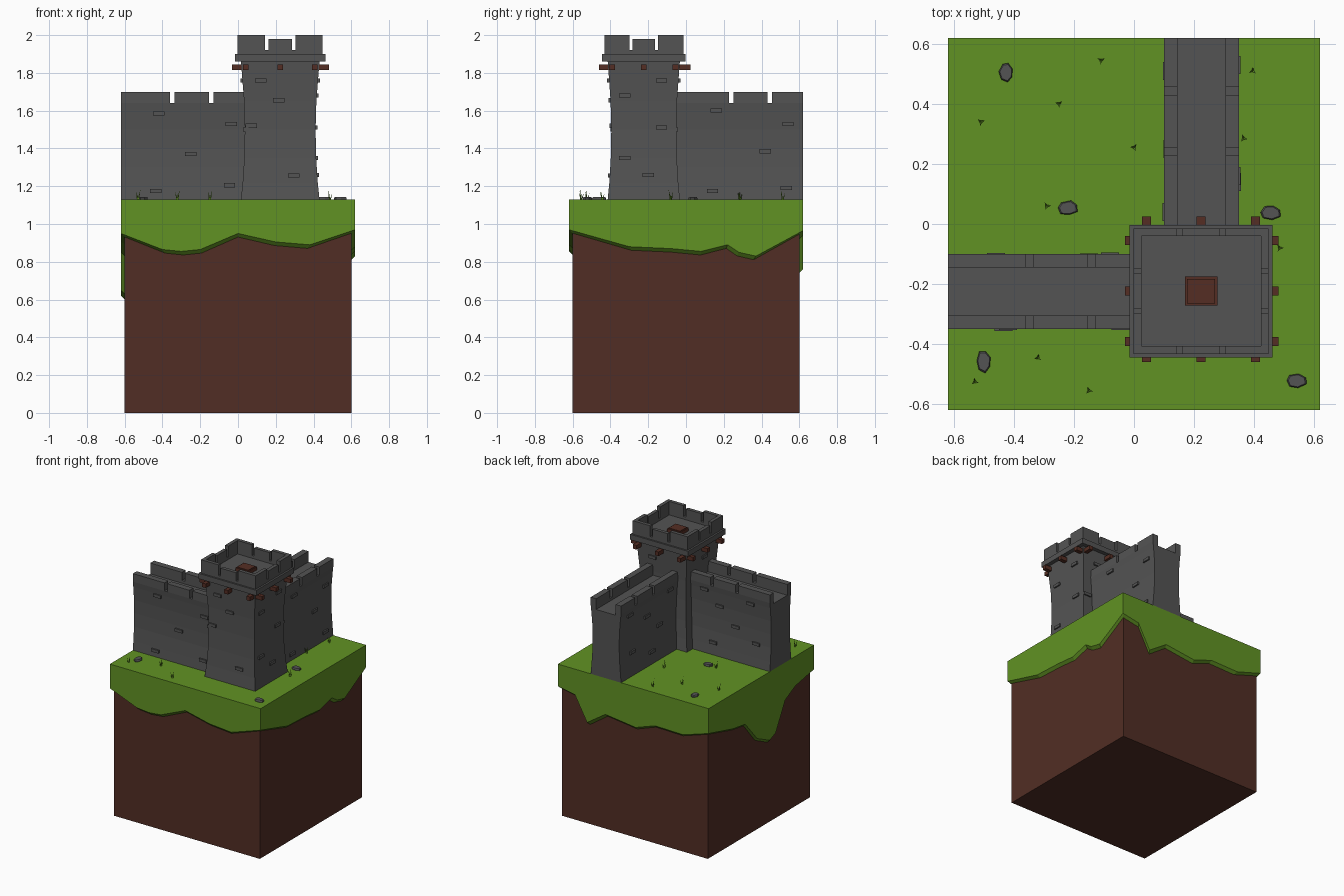
import bpy, bmesh, math, random
from mathutils import Vector

if "Cube" in bpy.data.objects:
    bpy.data.objects.remove(bpy.data.objects["Cube"])

random.seed(4)
CX, CY, G = 0.2235, -0.2235, 1.13      # tower centre, ground level


def material(name, rgb):
    m = bpy.data.materials.new(name)
    m.diffuse_color = (*rgb, 1)
    m.use_nodes = True
    m.node_tree.nodes["Principled BSDF"].inputs["Base Color"].default_value = m.diffuse_color
    return m


STONE = material("grey stone", (0.088, 0.088, 0.088))
GRASS = material("green grass", (0.12, 0.29, 0.017))
DIRT = material("brown dirt", (0.083, 0.027, 0.018))
WOOD = material("brown wood", (0.09, 0.027, 0.017))


def finish(bm, name, mat):
    bmesh.ops.recalc_face_normals(bm, faces=bm.faces)
    me = bpy.data.meshes.new(name)
    bm.to_mesh(me)
    bm.free()
    me.materials.append(mat)
    ob = bpy.data.objects.new(name, me)
    bpy.context.collection.objects.link(ob)
    return ob


def loft(bm, rings, caps=True):
    rows = [[bm.verts.new(p) for p in r] for r in rings]
    n = len(rows[0])
    for a, b in zip(rows, rows[1:]):
        for i in range(n):
            j = (i + 1) % n
            bm.faces.new((a[i], a[j], b[j], b[i]))
    if caps:
        bm.faces.new(rows[0])
        bm.faces.new(rows[-1])
    return rows


def rect(x0, x1, y0, y1, z):
    return [(x0, y0, z), (x1, y0, z), (x1, y1, z), (x0, y1, z)]


def box(bm, x0, x1, y0, y1, z0, z1):
    loft(bm, [rect(x0, x1, y0, y1, z0), rect(x0, x1, y0, y1, z1)])


def centred(bm, hx, hy, z0, z1):
    box(bm, CX - hx, CX + hx, CY - hy, CY + hy, z0, z1)


def width(curve, z):
    for (z0, f0), (z1, f1) in zip(curve, curve[1:]):
        if z <= z1:
            return f0 + (f1 - f0) * (z - z0) / (z1 - z0)
    return curve[-1][1]


# dirt block
bm = bmesh.new()
box(bm, -0.6, 0.6, -0.6, 0.6, 0, 1.1)
finish(bm, "dirt_block", DIRT)

# grass slab with a ragged hanging edge (position along side, lower height)
front = [(-.62, .95), (-.4, .865), (-.3, .855), (-.2, .865), (0, .95), (.2, .905), (.38, .89)]
right = [(-.62, .97), (-.3, .88), (-.08, .87), (.08, .855), (.22, .89), (.28, .85), (.37, .83)]
back = [(.62, .965), (.48, .94), (.38, .76), (.23, .86), (-.02, .83), (-.18, .885), (-.41, .88)]
left = [(.62, .945), (.33, .87), (.19, .85), (.05, .69), (-.1, .62), (-.17, .65), (-.28, .85), (-.4, .91)]
edge = ([(t, -.62, z) for t, z in front] + [(.62, t, z) for t, z in right]
        + [(t, .62, z) for t, z in back] + [(-.62, t, z) for t, z in left])
k = 0.599 / 0.62
bm = bmesh.new()
rows = loft(bm, [[(x * k, y * k, z - .02) for x, y, z in edge], edge,
                 [(x, y, G) for x, y, z in edge]], caps=False)
bm.faces.new(rows[-1])
finish(bm, "grass_top", GRASS)

# waisted tower body
TOWER = [(G, 1), (1.22, .955), (1.35, .915), (1.5, .9), (1.65, .92), (1.77, .965), (1.86, 1)]
TX, TY = .208, .191
bm = bmesh.new()
loft(bm, [rect(CX - TX * f, CX + TX * f, CY - TY * f, CY + TY * f, z) for z, f in TOWER])
finish(bm, "tower_body", STONE)

# tower ledge
bm = bmesh.new()
centred(bm, .2385, .221, 1.86, 1.9)
finish(bm, "tower_ledge", STONE)

# tower battlement: low rim, tall corners, lower middle merlons
HX, HY, T = .225, .209, .026
bm = bmesh.new()


def ring_rect(hx, hy, z):
    return rect(CX - hx, CX + hx, CY - hy, CY + hy, z)


loft(bm, [ring_rect(HX, HY, 1.89), ring_rect(HX, HY, 1.92), ring_rect(HX - T, HY - T, 1.92),
          ring_rect(HX - T, HY - T, 1.89)], caps=False)
for s in (-1, 1):
    for horizontal in (True, False):
        h, d = (HX, HY) if horizontal else (HY, HX)
        for a, b, top in ((-h, -.36 * h, 2), (-.28 * h, .28 * h, 1.98), (.36 * h, h, 2)):
            lo, hi = sorted((s * d, s * (d - T)))
            if horizontal:
                box(bm, CX + a, CX + b, CY + lo, CY + hi, 1.92, top)
            else:
                box(bm, CX + lo, CX + hi, CY + a, CY + b, 1.92, top)
finish(bm, "tower_battlement", STONE)

# roof hatch
bm = bmesh.new()
centred(bm, .054, .048, 1.89, 1.925)
centred(bm, .047, .041, 1.92, 1.93)
finish(bm, "roof_hatch", WOOD)

# beams running through the tower under the ledge
bm = bmesh.new()
for t in (-1, 0, 1):
    x, y = CX + t * .182, CY + t * .168
    box(bm, x - .015, x + .015, CY - .236, CY + .248, 1.815, 1.845)
    box(bm, CX - .254, CX + .258, y - .015, y + .015, 1.815, 1.845)
finish(bm, "tower_beams", WOOD)

# walls: waisted section with a sunken walkway, parapets cut by narrow notches
WALL = [(G, 1), (1.2, .95), (1.3, .89), (1.4, .87), (1.5, .89), (1.6, .96), (1.64, 1)]
WH, WT = .125, .045


def along_x(t, u, z):
    return (t, -.225 + u, z)


def along_y(t, u, z):
    return (.225 + u, t, z)


def wall(name, place, t0, t1, notches):
    half = [(WH * f, z) for z, f in WALL] + [(WH - WT, 1.64), (WH - WT, 1.62)]
    section = half + [(-u, z) for u, z in reversed(half)]
    bm = bmesh.new()
    loft(bm, [[place(t, u, z) for u, z in section] for t in (t0, t1)])
    stops = [t0] + [n for c in notches for n in (c - .0125, c + .0125)] + [t1]
    for a, b in zip(stops[::2], stops[1::2]):
        for u0, u1 in ((-WH, WT - WH), (WH - WT, WH)):
            loft(bm, [[place(t, u, z) for t, u in ((a, u0), (b, u0), (b, u1), (a, u1))]
                      for z in (1.64, 1.70)])
    finish(bm, name, STONE)


wall("left_wall", along_x, -.62, .1, (-.348, -.142))
wall("back_wall", along_y, -.1, .62, (.24, .443))

# protruding bricks; each entry is (position along face, height)
bm = bmesh.new()


def bricks(axis, sign, centre, half, curve, spots):
    for t, z in spots:
        w = half * width(curve, z)
        a, b = sorted((centre + sign * (w - .02), centre + sign * (w + .01)))
        if axis == 'y':
            box(bm, t - .03, t + .03, a, b, z - .011, z + .011)
        else:
            box(bm, a, b, t - .03, t + .03, z - .011, z + .011)


bricks('y', -1, CY, TY, TOWER, [(.12, 1.76), (.215, 1.655), (.07, 1.52), (.295, 1.257)])
bricks('x', 1, CX, TX, TOWER, [(-.325, 1.68), (-.13, 1.76), (-.325, 1.35), (-.2, 1.26), (-.13, 1.51)])
bricks('y', 1, CY, TY, TOWER, [(.38, 1.5), (.3, 1.76)])
bricks('x', -1, CX, TX, TOWER, [(-.37, 1.5), (-.25, 1.76)])
bricks('y', -1, -.225, WH, WALL, [(-.42, 1.585), (-.035, 1.53), (-.045, 1.205), (-.435, 1.175), (-.25, 1.37)])
bricks('y', 1, -.225, WH, WALL, [(-.46, 1.59), (-.08, 1.6), (-.2, 1.5), (-.33, 1.38), (-.5, 1.3), (-.15, 1.22)])
bricks('x', 1, .225, WH, WALL, [(.16, 1.6), (.54, 1.53), (.42, 1.385), (.14, 1.175), (.53, 1.19)])
bricks('x', -1, .225, WH, WALL, [(.51, 1.59), (.04, 1.6), (.3, 1.5), (.15, 1.38), (.47, 1.3), (.25, 1.22)])
finish(bm, "wall_bricks", STONE)

# flat rocks
bm = bmesh.new()
for x, y, rx, ry in ((-.425, .505, .024, .036), (-.22, .053, .036, .025), (-.5, -.457, .024, .038),
                     (.54, -.522, .036, .026), (.455, .037, .036, .026)):
    pts = [(rx * random.uniform(.85, 1.1) * math.cos(i * math.tau / 7 + .4),
            ry * random.uniform(.85, 1.1) * math.sin(i * math.tau / 7 + .4)) for i in range(7)]
    loft(bm, [[(x + px * s, y + py * s, z) for px, py in pts]
              for s, z in ((1, G - .005), (1, G + .008), (.85, G + .014))])
finish(bm, "ground_rocks", STONE)

# grass tufts, three leaning blades each
bm = bmesh.new()
for x, y in ((-.11, .545), (-.25, .4), (-.51, .34), (0, .255), (-.29, .06), (-.32, -.445), (-.53, -.525),
             (-.15, -.555), (.395, .51), (.365, .285), (.485, -.08)):
    turn = random.uniform(0, 2)
    for i in range(3):
        a = turn + i * math.tau / 3
        d, s = Vector((math.cos(a), math.sin(a), 0)), Vector((-math.sin(a), math.cos(a), 0))
        base = Vector((x, y, G - .002))
        foot = [bm.verts.new(base + o) for o in (s * .004, s * -.004, d * .007)]
        tip = bm.verts.new(base + d * .014 + Vector((0, 0, .035 + .01 * i)))
        for j in range(3):
            bm.faces.new((foot[j], foot[(j + 1) % 3], tip))
finish(bm, "grass_tufts", GRASS)
